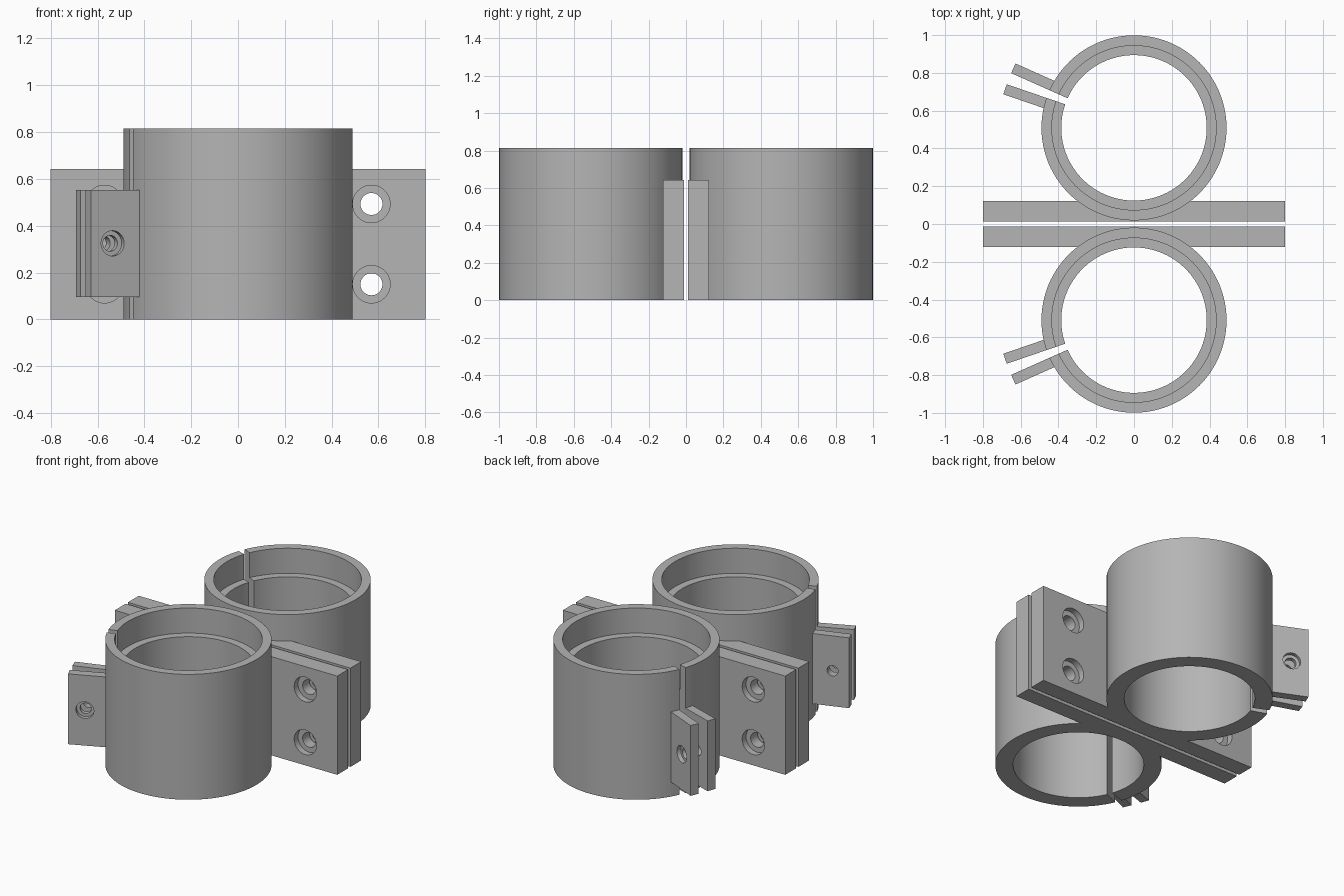
import bpy, bmesh
from math import radians, pi
from mathutils import Matrix, Vector

cube = bpy.data.objects.get("Cube")
if cube:
    bpy.data.objects.remove(cube, do_unlink=True)

grey = bpy.data.materials.new("plain grey")
grey.use_nodes = True
GREY = (0.46, 0.46, 0.46, 1)
grey.diffuse_color = GREY
grey.node_tree.nodes["Principled BSDF"].inputs["Base Color"].default_value = GREY

CENTRE = Vector((0, -0.509, 0))      # axis of the front ring
SLOT_A, SLOT_B = radians(198.9), radians(204)   # the two edges of the clamp slot


def to_object(name, bm, matrix=Matrix()):
    bmesh.ops.recalc_face_normals(bm, faces=bm.faces)
    bm.transform(matrix)
    mesh = bpy.data.meshes.new(name)
    bm.to_mesh(mesh)
    bm.free()
    mesh.materials.append(grey)
    obj = bpy.data.objects.new(name, mesh)
    bpy.context.collection.objects.link(obj)
    return obj


def box(name, low, high, matrix=Matrix()):
    bm = bmesh.new()
    low, high = Vector(low), Vector(high)
    bmesh.ops.create_cube(bm, size=1)
    bm.transform(Matrix.Translation((low + high) / 2) @ Matrix.Diagonal((*(high - low), 1)))
    return to_object(name, bm, matrix)


def drill(obj, x, z, y_from, y_to, radius, matrix=Matrix()):
    """Cut a round hole along the local y axis."""
    bm = bmesh.new()
    bmesh.ops.create_cone(bm, cap_ends=True, segments=40, radius1=radius,
                          radius2=radius, depth=abs(y_to - y_from))
    place = Matrix.Translation((x, (y_from + y_to) / 2, z)) @ Matrix.Rotation(pi / 2, 4, "X")
    cutter = to_object("hole_cutter", bm, matrix @ place)
    cutter.hide_render = True
    mod = obj.modifiers.new("hole", "BOOLEAN")
    mod.operation, mod.solver, mod.object = "DIFFERENCE", "EXACT", cutter
    return cutter


def finish(obj, cutters=()):
    """Mirror to the back half, bake the modifiers and smooth the round faces."""
    mirror = obj.modifiers.new("back copy", "MIRROR")
    mirror.use_axis = (False, True, False)
    mirror.use_mirror_merge = False
    bpy.ops.object.select_all(action="DESELECT")
    obj.select_set(True)
    bpy.context.view_layer.objects.active = obj
    for mod in list(obj.modifiers):
        bpy.ops.object.modifier_apply(modifier=mod.name)
    bpy.ops.object.shade_smooth_by_angle(angle=radians(30))
    for cutter in cutters:
        bpy.data.objects.remove(cutter, do_unlink=True)


# Split rings: stepped wall profile spun around, leaving the slot open
bm = bmesh.new()
profile = [(0.385, 0), (0.49, 0), (0.49, 0.815), (0.435, 0.815), (0.435, 0.652), (0.385, 0.652)]
wall = bm.faces.new([bm.verts.new((r, 0, z)) for r, z in profile])
bm.transform(Matrix.Rotation(SLOT_B, 4, "Z"))
end = bmesh.ops.spin(bm, geom=[wall, *wall.edges, *wall.verts], axis=(0, 0, 1), cent=(0, 0, 0),
                     angle=2 * pi - (SLOT_B - SLOT_A), steps=96)
if not wall.is_valid:
    bmesh.ops.holes_fill(bm, edges=bm.edges)
elif all(len(e.link_faces) == 1 for e in wall.edges):
    bm.faces.remove(wall)
boundary = [e for e in bm.edges if e.is_boundary]
if boundary:
    bmesh.ops.holes_fill(bm, edges=boundary)
finish(to_object("split_rings", bm, Matrix.Translation(CENTRE)))

# Mounting plates with four counterbored bolt holes
plate = box("mounting_plates", (-0.8, -0.123, 0), (0.8, -0.012, 0.642))
cutters = []
for x in (-0.57, 0.57):
    for z in (0.15, 0.493):
        cutters.append(drill(plate, x, z, -0.2, 0.05, 0.047))
        cutters.append(drill(plate, x, z, -0.2, -0.083, 0.08))
finish(plate, cutters)

# Clamp tabs on both sides of the slot
for name, angle, side in (("inner_clamp_tabs", SLOT_A, -1), ("outer_clamp_tabs", SLOT_B, 1)):
    frame = Matrix.Translation(CENTRE) @ Matrix.Rotation(angle, 4, "Z")
    ys = sorted((0, side * 0.056))
    tab = box(name, (0.445, ys[0], 0.095), (0.712, ys[1], 0.552), frame)
    cutters = [drill(tab, 0.611, 0.325, -0.1, 0.1, 0.034, frame)]
    if side > 0:
        cutters.append(drill(tab, 0.611, 0.325, 0.03, 0.1, 0.054, frame))
    finish(tab, cutters)
